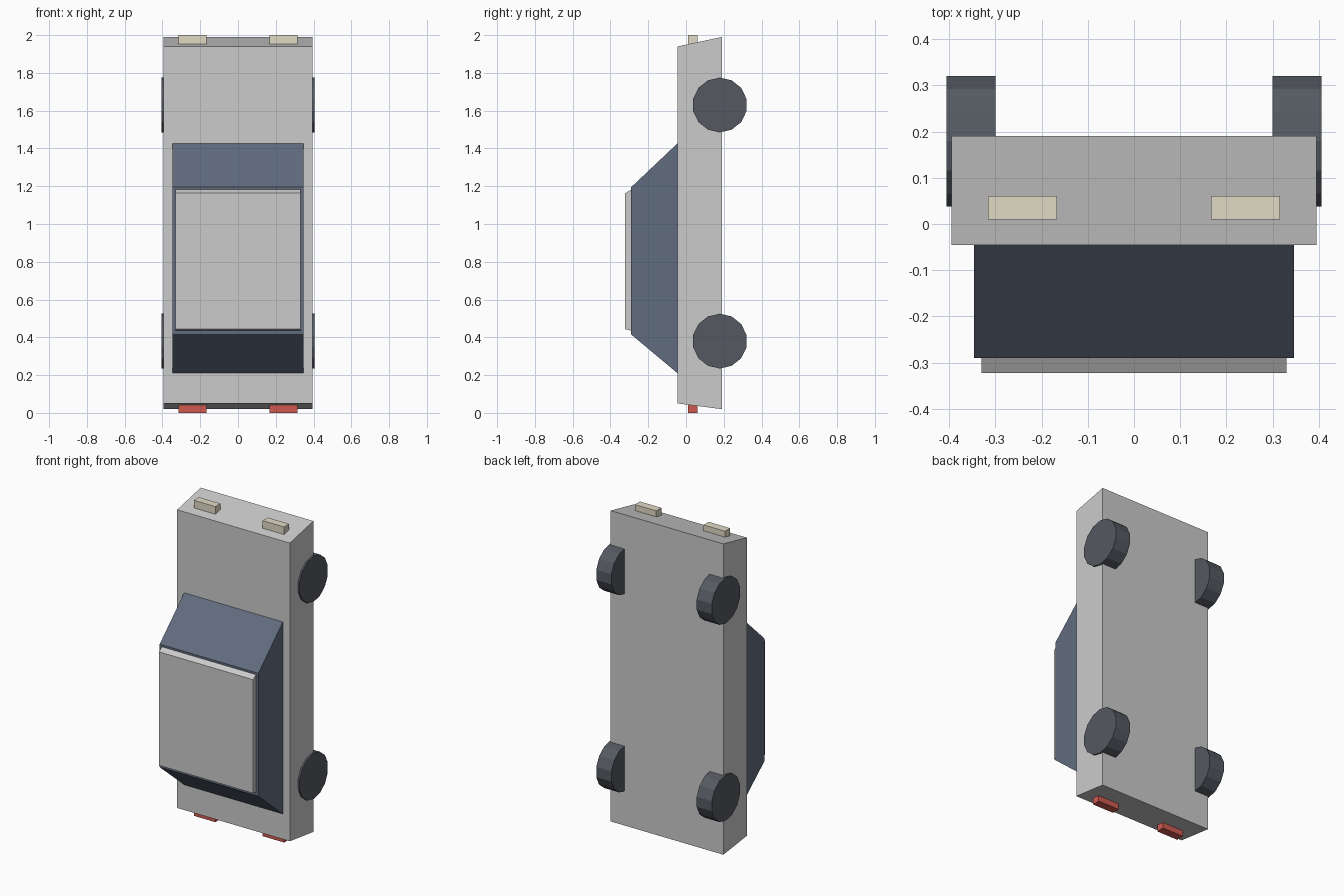
import bpy, bmesh, math
from mathutils import Matrix

if "Cube" in bpy.data.objects:
    bpy.data.objects.remove(bpy.data.objects["Cube"])


def material(name, rgb):
    m = bpy.data.materials.new(name)
    m.diffuse_color = (*rgb, 1)
    m.use_nodes = True
    m.node_tree.nodes["Principled BSDF"].inputs["Base Color"].default_value = m.diffuse_color
    return m


glass = material("glass_blue", (0.12, 0.15, 0.21))
rubber = material("dark_rubber", (0.09, 0.10, 0.12))
cream = material("cream_lamp", (0.75, 0.70, 0.56))
red = material("red_lamp", (0.62, 0.10, 0.08))


def finish(bm, name, mat):
    bmesh.ops.recalc_face_normals(bm, faces=bm.faces[:])
    mesh = bpy.data.meshes.new(name)
    bm.to_mesh(mesh)
    bm.free()
    if mat:
        mesh.materials.append(mat)
    ob = bpy.data.objects.new(name, mesh)
    bpy.context.collection.objects.link(ob)
    return ob


def extrude_x(name, profile, x0, x1, mat=None):
    """Extrude a (y, z) profile along x."""
    bm = bmesh.new()
    face = bm.faces.new([bm.verts.new((x0, y, z)) for y, z in profile])
    ext = bmesh.ops.extrude_face_region(bm, geom=[face])["geom"]
    verts = [g for g in ext if isinstance(g, bmesh.types.BMVert)]
    bmesh.ops.translate(bm, verts=verts, vec=(x1 - x0, 0, 0))
    return finish(bm, name, mat)


def box(y0, y1, z0, z1):
    return [(y0, z0), (y1, z0), (y1, z1), (y0, z1)]


def wheel(name, x, y, z, r, width):
    bm = bmesh.new()
    bmesh.ops.create_cone(bm, cap_ends=True, segments=14, radius1=r, radius2=r, depth=width)
    # a corner of the 14-gon points along y
    spin = Matrix.Rotation(math.pi / 2, 4, 'Z')
    tip = Matrix.Rotation(math.pi / 2, 4, 'Y')
    bmesh.ops.transform(bm, verts=bm.verts[:],
                        matrix=Matrix.Translation((x, y, z)) @ tip @ spin)
    return finish(bm, name, rubber)


# Car standing on its tail: body, cabin glass and roof panel
extrude_x("body", [(-0.045, 0.05), (0.19, 0.02), (0.19, 1.99), (-0.045, 1.94)], -0.395, 0.395)
extrude_x("cabin", [(-0.045, 0.21), (-0.29, 0.415), (-0.29, 1.195), (-0.045, 1.427)],
          -0.346, 0.346, glass)
extrude_x("roof", [(-0.29, 0.435), (-0.322, 0.443), (-0.322, 1.163), (-0.29, 1.182)],
          -0.33, 0.33)

# Wheels and lamps on both sides
for side, s in (("left", -1), ("right", 1)):
    for end, z in (("front", 1.63), ("rear", 0.38)):
        wheel(f"{end}_{side}_wheel", s * 0.352, 0.179, z, 0.145, 0.106)
    extrude_x(f"{side}_headlight", box(0.01, 0.061, 1.94, 2.0), s * 0.166, s * 0.316, cream)
    extrude_x(f"{side}_tail_light", box(0.01, 0.061, 0.0, 0.06), s * 0.166, s * 0.316, red)
